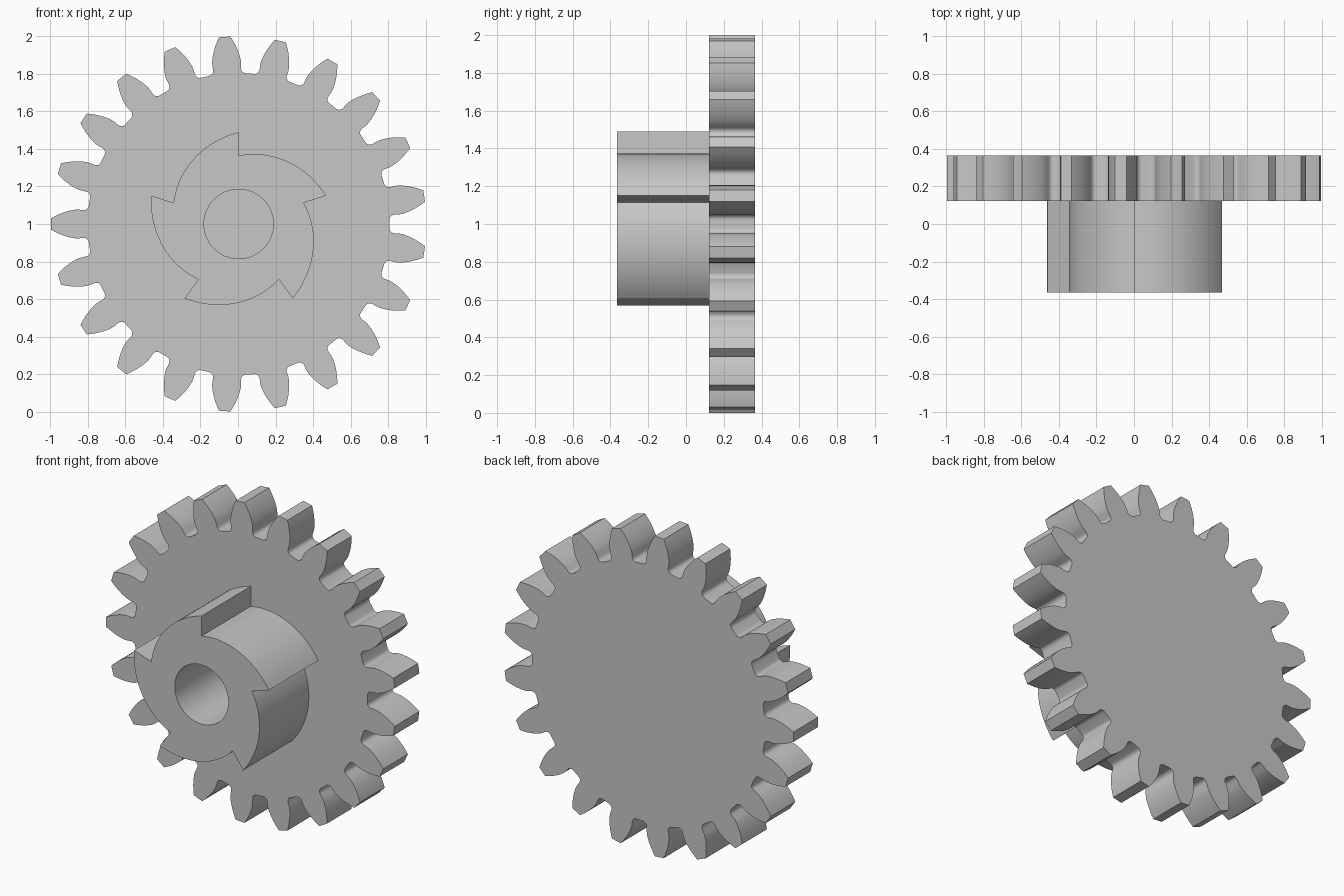
import bpy
import bmesh
from math import radians, cos, sin, acos, sqrt, tan, pi

if "Cube" in bpy.data.objects:
    bpy.data.objects.remove(bpy.data.objects["Cube"], do_unlink=True)

CENTRE_X, CENTRE_Z = 0.0035, 1.0

grey = bpy.data.materials.new("light grey")
grey.use_nodes = True
GREY = (0.57, 0.57, 0.57, 1)
grey.diffuse_color = GREY
grey.node_tree.nodes["Principled BSDF"].inputs["Base Color"].default_value = GREY


def prism(name, outline, front, back, hole=None):
    """Extrude a polar outline (radius, angle) along y, with an optional hole."""
    bm = bmesh.new()

    def ring(points, y):
        return [bm.verts.new((CENTRE_X + r * cos(a), y, CENTRE_Z + r * sin(a)))
                for r, a in points]

    def bridge(a, b):
        n = len(a)
        for i in range(n):
            j = (i + 1) % n
            bm.faces.new((a[i], a[j], b[j], b[i]))

    outer_front, outer_back = ring(outline, front), ring(outline, back)
    bridge(outer_front, outer_back)
    if hole:
        inner_front, inner_back = ring(hole, front), ring(hole, back)
        bridge(inner_back, inner_front)
        bridge(inner_front, outer_front)
        bridge(outer_back, inner_back)
        bmesh.ops.remove_doubles(bm, verts=bm.verts[:], dist=1e-5)
    else:
        bm.faces.new(outer_front)
        bm.faces.new(outer_back[::-1])
    bmesh.ops.recalc_face_normals(bm, faces=bm.faces[:])
    mesh = bpy.data.meshes.new(name)
    bm.to_mesh(mesh)
    bm.free()
    mesh.materials.append(grey)
    obj = bpy.data.objects.new(name, mesh)
    bpy.context.collection.objects.link(obj)
    bpy.ops.object.select_all(action='DESELECT')
    obj.select_set(True)
    bpy.context.view_layer.objects.active = obj
    bpy.ops.object.shade_smooth_by_angle(angle=radians(30))
    return obj


# Gear wheel: involute teeth with rounded roots
TEETH = 21
TIP = 1.001
MODULE = 2 * TIP / (TEETH + 2)
PITCH = MODULE * TEETH / 2
ROOT = PITCH - 1.25 * MODULE
PRESSURE = radians(20)
BASE = PITCH * cos(PRESSURE)
FILLET = 0.026


def involute(angle):
    return tan(angle) - angle


wall = pi / (2 * TEETH) + involute(PRESSURE)
flank = []  # (radius, half angle of the tooth), from root to tip
for k in range(7):
    a = k * pi / 12
    flank.append((ROOT + FILLET * (1 - cos(a)), wall + FILLET / ROOT * (1 - sin(a))))
STEPS = 10
for k in range(STEPS + 1):
    r = BASE + (TIP - BASE) * k / STEPS
    flank.append((r, wall - involute(acos(min(1, BASE / r)))))

gear_outline = []
for i in range(TEETH):
    mid = pi + 2 * pi * i / TEETH
    gear_outline += [(r, mid - h) for r, h in flank]
    gear_outline += [(r, mid + h) for r, h in reversed(flank)]
prism("gear_wheel", gear_outline, 0.122, 0.365)

# Ratchet hub: five ramps with radial steps around a round bore
RAMPS, RAMP_STEPS = 5, 18
INNER, OUTER, BORE = 0.365, 0.49, 0.185
hub_outline = []
for i in range(RAMPS):
    for k in range(RAMP_STEPS + 1):
        t = k / RAMP_STEPS
        angle = pi / 2 + 2 * pi * (i + 1 - t) / RAMPS
        ramp = t - 0.25 * t * (1 - t)
        hub_outline.append((INNER + (OUTER - INNER) * ramp, angle))
# Order every ramp counter-clockwise, from its high end to its low end
n = RAMP_STEPS + 1
hub_outline = [p for i in range(RAMPS) for p in reversed(hub_outline[i * n:(i + 1) * n])]
bore_outline = [(BORE, a) for _, a in hub_outline]
prism("ratchet_hub", hub_outline, -0.365, 0.13, bore_outline)
